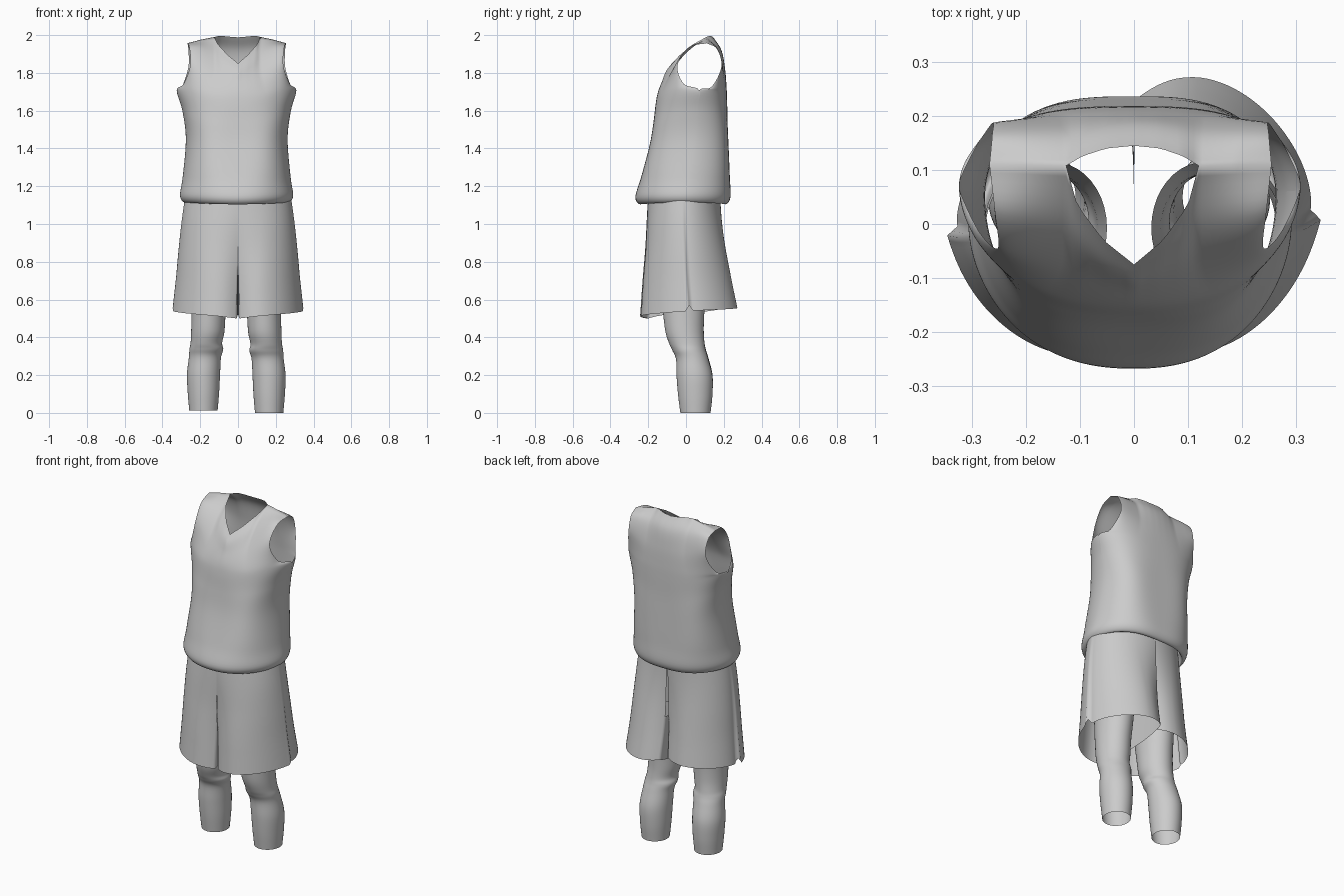
import bpy, bmesh, math

if "Cube" in bpy.data.objects:
    bpy.data.objects.remove(bpy.data.objects["Cube"])


def smooth(pts, t):
    """Catmull-Rom curve through tuples, t in 0..1"""
    n = len(pts) - 1
    i = min(int(t * n), n - 1)
    f = t * n - i
    p1, p2 = pts[i], pts[i + 1]
    p0 = pts[i - 1] if i > 0 else [2 * a - b for a, b in zip(p1, p2)]
    p3 = pts[i + 2] if i + 2 <= n else [2 * b - a for a, b in zip(p1, p2)]
    return [0.5 * (2 * b + (c - a) * f + (2 * a - 5 * b + 4 * c - d) * f * f
                   + (3 * b - a - 3 * c + d) * f ** 3)
            for a, b, c, d in zip(p0, p1, p2, p3)]


def linear(pts, k):
    """Straight segments through tuples, k counts points"""
    i = min(int(k + 1e-9), len(pts) - 2)
    return [a + (b - a) * (k - i) for a, b in zip(pts[i], pts[i + 1])]


def step(a, b, x):
    x = max(0, min(1, (x - a) / (b - a)))
    return x * x * (3 - 2 * x)


def spow(v, p):
    return math.copysign(abs(v) ** p, v)


def skin(bm, rows, closed=False, keep=lambda r, c: True):
    """Quads between equally long rows of points"""
    vs = [[bm.verts.new(p) for p in row] for row in rows]
    n = len(rows[0])
    for r in range(len(rows) - 1):
        for c in range(n if closed else n - 1):
            if keep(r, c):
                d = (c + 1) % n
                bm.faces.new((vs[r][c], vs[r][d], vs[r + 1][d], vs[r + 1][c]))


def finish(bm, name):
    bmesh.ops.remove_doubles(bm, verts=bm.verts, dist=0.0015)
    bmesh.ops.recalc_face_normals(bm, faces=bm.faces)
    me = bpy.data.meshes.new(name)
    bm.to_mesh(me)
    bm.free()
    me.shade_smooth()
    ob = bpy.data.objects.new(name, me)
    bpy.context.collection.objects.link(ob)
    return ob


# Jersey rows: side edge x, y, z, then centre line y and z
body = [(.268, 0, 1.17), (.275, 0, 1.115), (.298, 0, 1.15), (.284, .02, 1.25),
        (.268, .05, 1.45), (.286, .06, 1.60), (.315, .07, 1.708)]
front_arm = [(.28, -.012, 1.742), (.245, -.045, 1.84), (.25, .02, 1.935), (.26, .11, 1.957)]
back_arm = [(.288, .135, 1.726), (.255, .187, 1.83), (.255, .165, 1.925), (.26, .11, 1.957)]
front_mid = [(-.19, 1.17), (-.235, 1.105), (-.268, 1.14), (-.237, 1.25), (-.192, 1.42), (-.172, 1.54),
             (-.16, 1.64), (-.148, 1.70), (-.125, 1.76), (-.105, 1.81), (-.075, 1.85)]
back_mid = [(.17, 1.17), (.205, 1.105), (.235, 1.14), (.232, 1.25), (.225, 1.42), (.22, 1.54),
            (.218, 1.64), (.215, 1.72), (.207, 1.82), (.188, 1.92), (.145, 1.99)]
# Top boundary from neck centre to shoulder tip
shoulder = [(.122, .108, 1.99), (.19, .11, 1.976), (.26, .11, 1.957)]
front_top = [(0, -.075, 1.85), (.055, -.03, 1.897), (.102, .035, 1.95)] + shoulder
back_top = [(0, .145, 1.988), (.05, .14, 1.992), (.092, .126, 1.997)] + shoulder


def panel(bm, arm, mid, top, power, side):
    rows, R, C = [], 60, 30
    edges = body + arm

    def base(s, t):
        ex, ey, ez = smooth(edges, t)
        cy, cz = smooth(mid, t)
        box = power + 1.3 * math.exp(-((t - .4) / .13) ** 2)  # boxier waist
        f = max(0, 1 - s ** box) ** 0.55
        return ex * s, ey + (cy - ey) * f, cz + (ez - cz) * s * s

    for r in range(R + 1):
        t = r / R
        w = max(0, (t - .6) / .4) ** 2
        row = []
        for c in range(C + 1):
            s = math.sin(c / C * math.pi / 2)
            k = c * 3 / 10 if c <= 10 else 3 + (c - 10) / 10  # neck, then shoulder
            goal, ref = linear(top, k), base(s, 1)
            p = [a + w * (g - b) for a, g, b in zip(base(s, t), goal, ref)]
            p[0] *= side
            row.append(p)
        rows.append(row)
    skin(bm, rows)


bm = bmesh.new()
for side in (-1.03, 0.98):
    panel(bm, front_arm, front_mid, front_top, 2.2, side)
    panel(bm, back_arm, back_mid, back_top, 2.8, side)
finish(bm, "jersey")


# Shorts: pelvis half-ring blending into a leg tube, open waist and hem, side slit
def shorts_leg(name, side, yb_drop, y_shift):
    # half width, front y, back y, from waist to hem
    keys = [(.275, -.20, .18), (.295, -.213, .195), (.31, -.22, .215),
            (.322, -.228, .24), (.337, -.238, .272)]
    R, N, M, arc, crotch = 40, 80, 20, math.radians(130), .58
    rows = []
    for r in range(R + 1):
        t = r / R
        W, yf, yb = smooth(keys, t)
        yb -= yb_drop * t
        ym, hy = (yf + yb) / 2 + y_shift * t, (yb - yf) / 2
        k, g = step(-.1, .8, t), .2 * step(crotch, 1, t) + .03 * (t > crotch)

        def leg(a):  # pointed outside, rounded inside
            cx, c, s = W * .34, math.cos(a), math.sin(a)
            if c > 0:
                return cx + (W - cx) * c ** 1.15, ym + hy * spow(s, 1.15)
            return cx - cx * abs(c) ** .8, ym + hy * spow(s, .6)

        seam = k * leg(arc)[0]
        row = []
        for i in range(N + 1):
            u = 2 * i / N - 1
            lx, ly = leg(arc * u)
            px, py = W * math.cos(u * math.pi / 2), ym + hy * math.sin(u * math.pi / 2)
            x = px + (lx - px) * k - seam * (1 - g) * abs(u) ** 6
            if abs(u) > 1e-6:  # front panel laps over the back one
                x -= math.copysign(.012, u) * math.exp(-abs(u) / .1) * t
            hem = .54 + (.04 if u < 0 else .022) * u + .03 * max(0, 1 - abs(u) / .05)
            row.append((side * max(x, 0), py + (ly - py) * k, 1.18 + (hem - 1.18) * t))
        for j in range(1, M):
            v = j / M
            lx, ly = leg(arc + v * (2 * math.pi - 2 * arc))
            py = ym + hy * (1 - 2 * v)
            row.append((side * k * lx * g, py + (ly - py) * k,
                        1.18 + (.562 - .062 * v - 1.18) * t))
        rows.append(row)
    bm = bmesh.new()
    skin(bm, rows, True, lambda r, c: c < N or r / R >= crotch)
    finish(bm, name)


shorts_leg("shorts_right_leg", 1, 0, 0)
shorts_leg("shorts_left_leg", -1, .05, -.005)


# Leg sleeves: inner x, outer x, front y, back y, z
sleeve = [(.098, .248, -.03, .13, .005), (.09, .256, -.042, .14, .10), (.085, .26, -.05, .14, .20),
          (.08, .25, -.053, .118, .29), (.068, .247, -.072, .105, .335), (.074, .241, -.088, .098, .37),
          (.062, .238, -.108, .094, .43), (.056, .236, -.12, .096, .52), (.048, .236, -.13, .106, .62),
          (.04, .238, -.13, .115, .74)]
for name, side, dx, lift in (("right_leg_sleeve", 1, -.008, 0), ("left_leg_sleeve", -1, .01, .012)):
    bm = bmesh.new()
    rows = []
    for r in range(49):
        a, b, f, k, z = smooth(sleeve, r / 48)
        rows.append([(side * ((a + b) / 2 + dx + (b - a) / 2 * math.cos(h)),
                      (f + k) / 2 + (k - f) / 2 * math.sin(h), z + lift * (1 - r / 48) - .005)
                     for h in (math.tau * i / 40 for i in range(40))])
    skin(bm, rows, True)
    finish(bm, name)
